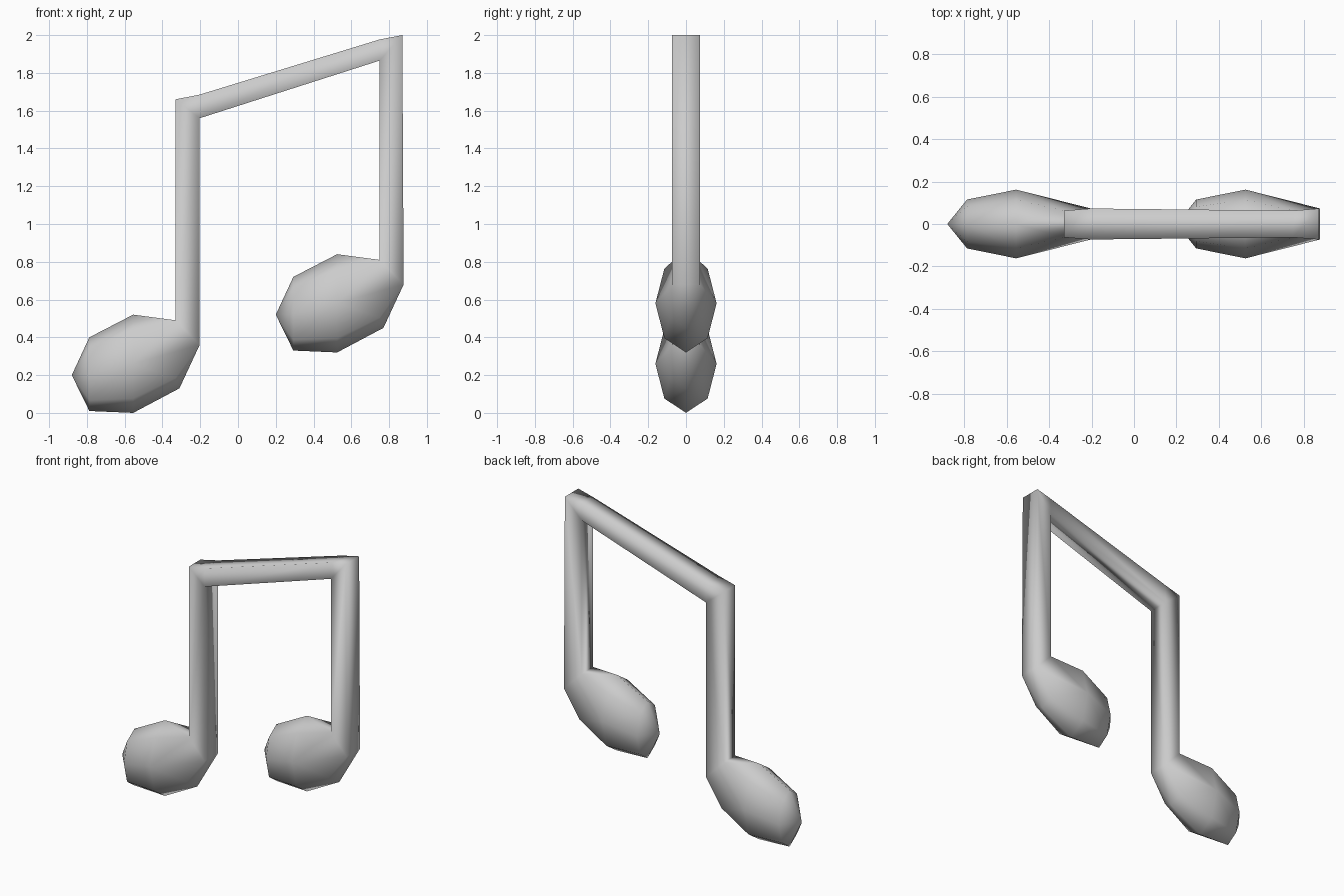
import bpy, bmesh
from math import sin, cos, pi

if "Cube" in bpy.data.objects:
    bpy.data.objects.remove(bpy.data.objects["Cube"])

bm = bmesh.new()
YL, YR = 0.063, 0.073   # stem half depth on its left and right side


def add_head(dx, dz):
    """Faceted note head; returns the four corners where the stem grows out."""
    def vert(x, y, z):
        return bm.verts.new((x + dx, y, z + dz))

    pts = [vert(-0.88, 0, 0.2), vert(-0.31, 0, 0.13)]
    # octagonal rings along the head
    for x, zc, ry, rz in ((-0.787, 0.205, 0.115, 0.195), (-0.555, 0.26, 0.162, 0.26)):
        for i in range(8):
            a = i * pi / 4
            pts.append(vert(x, ry * sin(a), zc + rz * cos(a)))
    pts += [vert(-0.33, s * 0.085, 0.185) for s in (-1, 1)]
    # slanted opening for the stem
    corners = {}
    for s in (-1, 1):
        corners['L', s] = vert(-0.33, s * YL, 0.49)
        corners['R', s] = vert(-0.203, s * YR, 0.36)
    res = bmesh.ops.convex_hull(bm, input=pts + list(corners.values()))
    loose = [g for g in res['geom_interior'] if isinstance(g, bmesh.types.BMVert)]
    bmesh.ops.delete(bm, geom=loose, context='VERTS')
    ring = set(corners.values())
    cap = [f for f in bm.faces if all(v in ring for v in f.verts)]
    bmesh.ops.delete(bm, geom=cap, context='FACES')
    return corners


def pair(x, y, z):
    return {s: bm.verts.new((x, s * y, z)) for s in (-1, 1)}


# Two heads
h1 = add_head(0, 0)
h2 = add_head(1.08, 0.32)

# Corner points of the stems and slanted beam
a = pair(-0.33, YL, 1.66)        # left stem, outer top
b = pair(-0.203, YR, 1.56)       # left stem, inner corner
bt = pair(-0.203, YR, 1.685)     # beam top, left
c = pair(0.75, YL, 1.865)        # right stem, inner corner
ct = pair(0.75, YL, 1.977)       # beam top, right
d = pair(0.87, YR, 2.0)          # right stem, outer top
l1, r1, l2, r2 = ({s: h[k, s] for s in (-1, 1)} for h in (h1, h2) for k in 'LR')

# Front and back sides
for s in (-1, 1):
    for face in ((l1, r1, b, a), (a, b, bt), (b, c, ct, bt), (l2, r2, d, c), (c, d, ct)):
        bm.faces.new([p[s] for p in face])
# Strips joining front to back
for p, q in ((l1, a), (a, bt), (bt, ct), (ct, d), (d, r2), (l2, c), (c, b), (b, r1)):
    bm.faces.new((p[-1], q[-1], q[1], p[1]))

bmesh.ops.recalc_face_normals(bm, faces=bm.faces[:])
for f in bm.faces:
    f.smooth = True

mesh = bpy.data.meshes.new("beamed_notes")
bm.to_mesh(mesh)
bm.free()
bpy.context.collection.objects.link(bpy.data.objects.new("beamed_notes", mesh))
